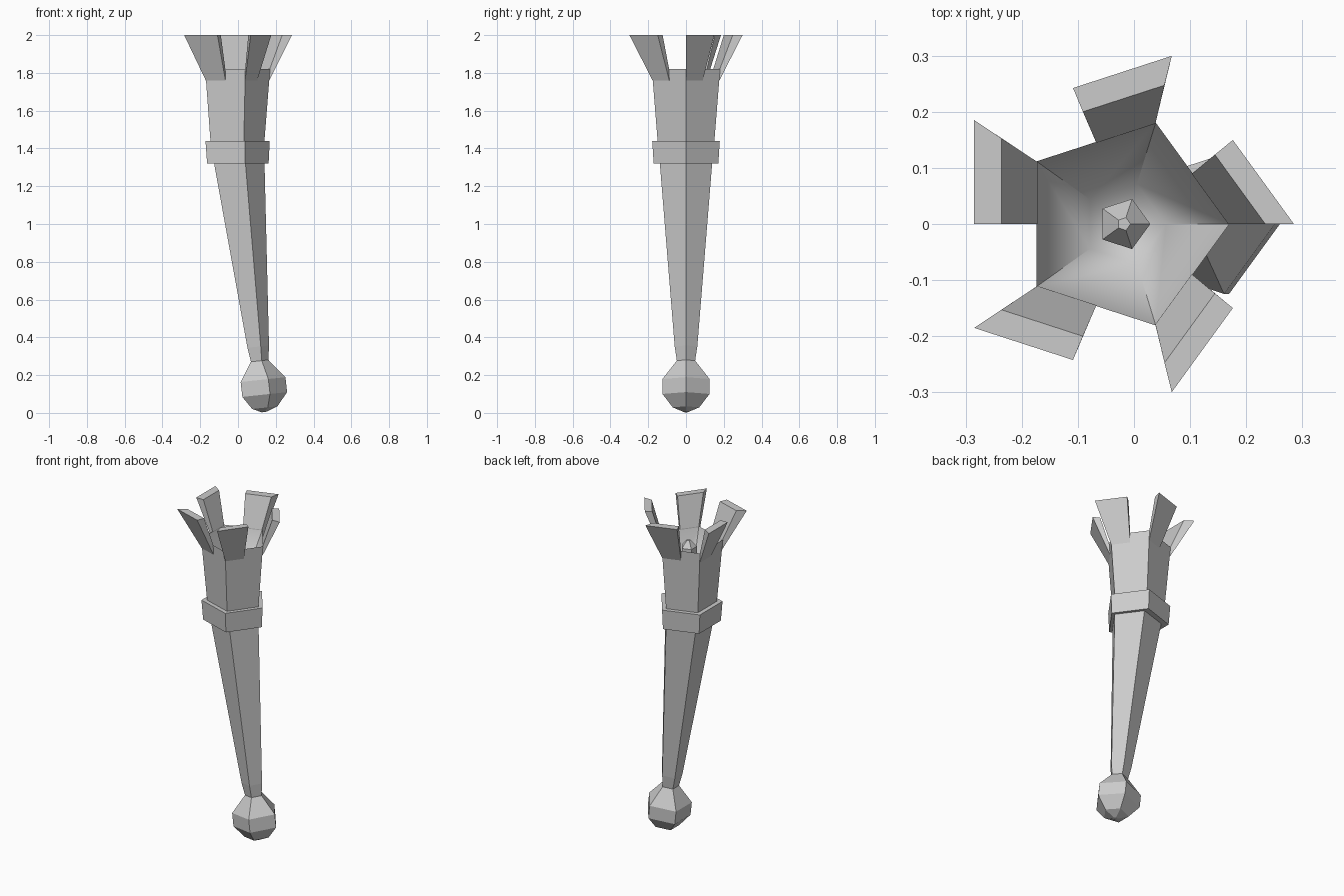
import bpy, bmesh, math

if "Cube" in bpy.data.objects:
    bpy.data.objects.remove(bpy.data.objects["Cube"])

STEP = math.tau / 5


def ring_point(ring, angle, frac=1.0):
    """Point on a pentagonal ring (cx, z, radius, tilt); the ring leans up towards +x."""
    cx, z, r, tilt = ring
    x = r * frac * math.cos(angle)
    return (cx + x, r * frac * math.sin(angle), z + x * tilt)


def finish(bm, name):
    bmesh.ops.recalc_face_normals(bm, faces=bm.faces)
    mesh = bpy.data.meshes.new(name)
    bm.to_mesh(mesh)
    bm.free()
    obj = bpy.data.objects.new(name, mesh)
    bpy.context.collection.objects.link(obj)
    return obj


def loft(name, rings, smooth_from=None):
    """Closed five-sided loft; walls after ring smooth_from blend softly into the last cap."""
    bm = bmesh.new()
    loops = [[bm.verts.new(ring_point(r, i * STEP)) for i in range(5)] for r in rings]
    for k, (a, b) in enumerate(zip(loops, loops[1:])):
        for i in range(5):
            j = (i + 1) % 5
            f = bm.faces.new((a[i], a[j], b[j], b[i]))
            f.smooth = smooth_from is not None and k >= smooth_from
    bm.faces.new(loops[0])
    cap = bm.faces.new(loops[-1])
    if smooth_from is not None:
        cap.smooth = True
        for e in bm.edges:
            e.smooth = e in cap.edges[:]
    return finish(bm, name)


# Leaning handle with its faceted ball pommel
T = 0.108
loft("handle", [
    (-0.010, 1.36, 0.149, 0), (-0.006, 1.32, 0.146, T), (0.101, 0.35, 0.063, T),
    (0.110, 0.275, 0.051, T)])
loft("pommel", [
    (0.110, 0.275, 0.051, T), (0.120, 0.175, 0.131, T), (0.129, 0.096, 0.131, T),
    (0.135, 0.027, 0.074, T), (0.136, 0.004, 0.012, T)])

# Collar band
loft("collar", [(-0.018, 1.32, 0.180, 0), (-0.020, 1.44, 0.188, 0)])

# Flared head with a hollow bowl
loft("head", [
    (-0.018, 1.40, 0.155, 0), (-0.018, 1.44, 0.158, 0), (-0.020, 1.82, 0.190, 0),
    (-0.018, 1.56, 0.075, 0)], smooth_from=2)

# Wick standing in the bowl
loft("wick", [
    (-0.018, 1.54, 0.045, 0), (-0.018, 1.78, 0.047, 0), (-0.018, 1.82, 0.012, 0)])

# Five prongs, each covering half of a rim side from its corner to the midpoint
PROFILE = [(-0.020, 1.76, 0.186, 0), (-0.030, 2.0, 0.315, 0),
           (-0.026, 2.0, 0.260, 0), (-0.020, 1.82, 0.188, 0)]
for i in range(5):
    # the prong on the last-but-one sides starts at the leading corner of its side
    corner, mid = i * STEP, (i + 0.5) * STEP
    bm = bmesh.new()
    a = [bm.verts.new(ring_point(p, corner)) for p in PROFILE]
    b = [bm.verts.new(ring_point(p, mid, math.cos(STEP / 2))) for p in PROFILE]
    for k in range(4):
        n = (k + 1) % 4
        bm.faces.new((a[k], a[n], b[n], b[k]))
    bm.faces.new(a)
    bm.faces.new(b)
    finish(bm, f"prong_{i + 1}")
